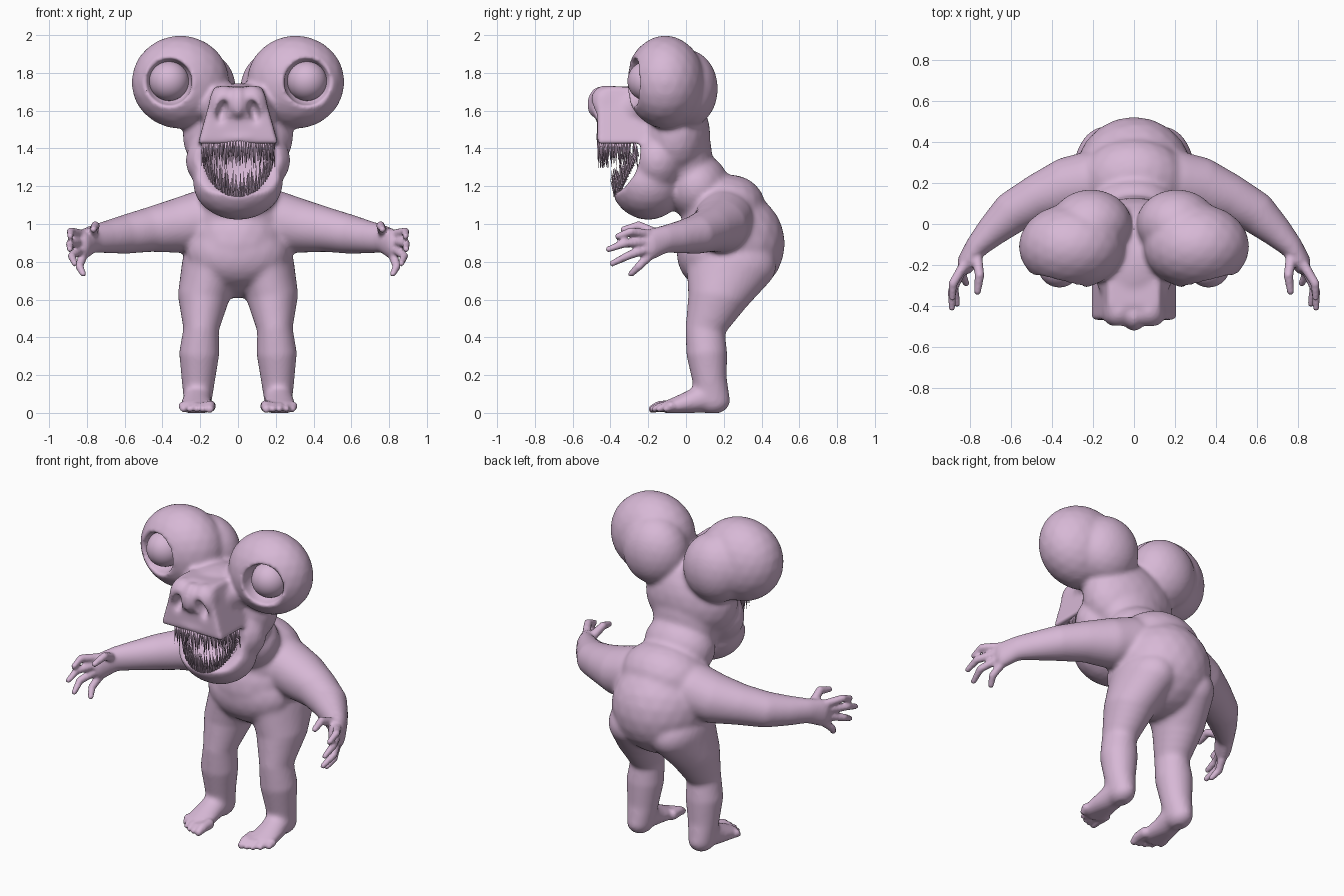
import bpy, bmesh, math, random
from mathutils import Vector, Matrix, Euler

random.seed(4)
if "Cube" in bpy.data.objects:
    bpy.data.objects.remove(bpy.data.objects["Cube"], do_unlink=True)

skin = bpy.data.materials.new("dusty_pink_skin")
skin.use_nodes = True
pink = (0.68, 0.48, 0.67, 1)
skin.diffuse_color = pink
skin.node_tree.nodes["Principled BSDF"].inputs["Base Color"].default_value = pink


def blob(bm, loc, r, rot=(0, 0, 0), both=False, sub=3):
    """Ellipsoid, optionally mirrored to the other side."""
    for s in ((1, -1) if both else (1,)):
        m = (Matrix.Translation((loc[0] * s, loc[1], loc[2]))
             @ Euler((rot[0], rot[1] * s, rot[2] * s)).to_matrix().to_4x4()
             @ Matrix.Diagonal((*r, 1)))
        bmesh.ops.create_icosphere(bm, subdivisions=sub, radius=1, matrix=m)


def limb(bm, pts, steps=5, sub=3):
    """Mirrored chain of ellipsoids through (centre, radii) stations."""
    for (a, ra), (b, rb) in zip(pts, pts[1:]):
        for i in range(steps + 1):
            t = i / steps
            blob(bm, Vector(a).lerp(Vector(b), t), Vector(ra).lerp(Vector(rb), t), both=True, sub=sub)


def prism(bm, profile, width):
    """Side profile (y, z) extruded across x; width(z) gives the half width."""
    rows = [[bm.verts.new((s * width(z), y, z)) for y, z in profile] for s in (-1, 1)]
    n = len(profile)
    faces = [bm.faces.new(rows[0]), bm.faces.new(rows[1][::-1])]
    for i in range(n):
        j = (i + 1) % n
        faces.append(bm.faces.new((rows[0][j], rows[0][i], rows[1][i], rows[1][j])))
    bmesh.ops.recalc_face_normals(bm, faces=faces)


def make(name, bm):
    me = bpy.data.meshes.new(name)
    bm.to_mesh(me)
    bm.free()
    ob = bpy.data.objects.new(name, me)
    bpy.context.collection.objects.link(ob)
    return ob


def remesh(ob, size):
    m = ob.modifiers.new("fuse", 'REMESH')
    m.mode = 'VOXEL'
    m.voxel_size = size


def smooth(ob, count):
    m = ob.modifiers.new("soften", 'SMOOTH')
    m.factor = 0.5
    m.iterations = count


def bake(ob):
    dg = bpy.context.evaluated_depsgraph_get()
    me = bpy.data.meshes.new_from_object(ob.evaluated_get(dg))
    ob.modifiers.clear()
    ob.data = me


def finish(ob):
    ob.data.materials.clear()
    ob.data.materials.append(skin)
    ob.data.shade_smooth()


VOX = 0.011
bm = bmesh.new()

# Torso and neck
blob(bm, (0, 0.235, 0.9), (0.29, 0.29, 0.29))
blob(bm, (0, 0.2, 1.06), (0.27, 0.23, 0.2), (0.5, 0, 0))
blob(bm, (0, 0.12, 0.85), (0.27, 0.17, 0.19))
blob(bm, (0, 0.06, 1.2), (0.22, 0.17, 0.18))
blob(bm, (0, 0.0, 1.35), (0.21, 0.14, 0.24))

# Skull, jaw and eye lobes
blob(bm, (0, -0.06, 1.47), (0.295, 0.19, 0.25))
blob(bm, (0, -0.2, 1.225), (0.24, 0.2, 0.2))
blob(bm, (0, -0.15, 1.34), (0.28, 0.17, 0.2))
blob(bm, (0, -0.2, 1.61), (0.2, 0.24, 0.14))
blob(bm, (0.305, -0.11, 1.755), (0.26, 0.21, 0.248), both=True)
blob(bm, (0.21, 0.0, 1.72), (0.2, 0.17, 0.21), both=True)

# Snout with flared nose
prism(bm, [(-0.47, 1.7), (-0.47, 1.42), (-0.15, 1.42), (-0.15, 1.72), (-0.4, 1.735)],
      lambda z: 0.215 - 0.28 * (z - 1.42))
blob(bm, (0, -0.46, 1.65), (0.045, 0.065, 0.09), (-0.25, 0, 0))
blob(bm, (0.075, -0.43, 1.64), (0.08, 0.08, 0.1), both=True)
blob(bm, (0, -0.4, 1.46), (0.205, 0.08, 0.045))

# Arms
limb(bm, [((0.2, 0.2, 1.02), (0.16, 0.16, 0.16)),
          ((0.32, 0.18, 0.995), (0.14, 0.15, 0.145)),
          ((0.46, 0.13, 0.975), (0.12, 0.12, 0.12)),
          ((0.59, 0.06, 0.95), (0.105, 0.105, 0.105)),
          ((0.69, -0.03, 0.935), (0.08, 0.08, 0.088)),
          ((0.77, -0.11, 0.925), (0.055, 0.06, 0.075)),
          ((0.82, -0.19, 0.895), (0.045, 0.06, 0.085))])

# Legs and feet
limb(bm, [((0.14, 0.24, 0.78), (0.16, 0.24, 0.16)),
          ((0.18, 0.18, 0.63), (0.14, 0.17, 0.12)),
          ((0.195, 0.1, 0.45), (0.095, 0.105, 0.09)),
          ((0.205, 0.11, 0.32), (0.108, 0.11, 0.1)),
          ((0.21, 0.125, 0.18), (0.09, 0.093, 0.09)),
          ((0.213, 0.14, 0.07), (0.075, 0.095, 0.075))])
limb(bm, [((0.213, 0.12, 0.09), (0.075, 0.08, 0.08)),
          ((0.22, 0.02, 0.06), (0.08, 0.07, 0.06)),
          ((0.22, -0.08, 0.035), (0.092, 0.06, 0.038))])
body = make("body", bm)
remesh(body, VOX)
bake(body)

# Hollows: mouth, nostrils and eye sockets
bm = bmesh.new()
prism(bm, [(-0.7, 1.43), (-0.24, 1.43), (-0.245, 1.34), (-0.275, 1.26), (-0.33, 1.19),
           (-0.395, 1.155), (-0.7, 1.13)], lambda z: 0.5)
blob(bm, (0, -0.28, 1.36), (0.185, 0.13, 0.2))
blob(bm, (0.085, -0.51, 1.595), (0.034, 0.085, 0.075), (0, -0.25, 0), both=True)
blob(bm, (0.367, -0.28, 1.755), (0.125, 0.13, 0.125), both=True)
hollows = make("hollows", bm)
hollows.hide_render = True
remesh(hollows, VOX)
bake(hollows)
cut = body.modifiers.new("cut", 'BOOLEAN')
cut.operation = 'DIFFERENCE'
cut.solver = 'EXACT'
cut.object = hollows
remesh(body, VOX)
smooth(body, 9)
bake(body)
bpy.data.objects.remove(hollows, do_unlink=True)

# Fingers and toes, fused on after the softening
bm = bmesh.new()
bm.from_mesh(body.data)


def digit(pts, r):
    limb(bm, [(p, (r * k,) * 3) for p, k in zip(pts, (1.15, 1.0, 0.75))], 6, 2)


digit([(0.77, -0.15, 0.95), (0.755, -0.25, 0.995), (0.765, -0.33, 0.975)], 0.025)
for root, mid, tip in [((0.83, -0.2, 0.95), (0.885, -0.29, 0.965), (0.888, -0.36, 0.94)),
                       ((0.84, -0.22, 0.91), (0.89, -0.33, 0.9), (0.89, -0.41, 0.87)),
                       ((0.835, -0.21, 0.87), (0.88, -0.31, 0.835), (0.865, -0.39, 0.795)),
                       ((0.82, -0.19, 0.84), (0.84, -0.25, 0.78), (0.82, -0.29, 0.74))]:
    digit([root, mid, tip], 0.023)
for i in range(5):
    x = 0.15 + 0.035 * i
    y = -0.18 + 0.012 * (i - 0.5) ** 2 * 0.5
    r = 0.03 if i == 0 else 0.023
    digit([(x, -0.08, 0.04), (x, y + 0.035, 0.038), (x, y, 0.024)], r)
bm.to_mesh(body.data)
bm.free()
remesh(body, 0.0095)
smooth(body, 3)
bake(body)
for v in body.data.vertices:
    v.co.z = max(v.co.z, 0.004) - 0.004
finish(body)

# Eyeballs
for side, s in (("left", 1), ("right", -1)):
    bm = bmesh.new()
    blob(bm, (0.365 * s, -0.205, 1.757), (0.105,) * 3, sub=4)
    finish(make(side + "_eyeball", bm))


def tooth(bm, root, tip, r):
    d = Vector(tip) - Vector(root)
    m = (Matrix.Translation((Vector(root) + Vector(tip)) / 2)
         @ d.to_track_quat('Z', 'Y').to_matrix().to_4x4())
    bmesh.ops.create_cone(bm, cap_ends=True, segments=6, radius1=r, radius2=0.0005,
                          depth=d.length, matrix=m)


# Two ragged rows of needle teeth in each jaw
upper, lower = bmesh.new(), bmesh.new()
for row in range(2):
    inset = 1 - 0.1 * row
    for i in range(42):
        a = math.radians(-88 + 176 * (i + random.random() * 0.5) / 41.5)
        s, c = math.sin(a), math.cos(a)
        x, y = 0.19 * s * inset, -0.25 - 0.215 * c ** 0.7 * inset if c > 0 else -0.25
        size = random.uniform(0.08, 0.14)
        tooth(upper, (x, y, 1.445), (x + random.uniform(-.008, .008), y + random.uniform(-.01, .02),
                                     1.43 - size), 0.008)
        x = 0.185 * s * inset
        y, z = -0.25 - 0.125 * c * inset, 1.38 - 0.225 * c
        size = random.uniform(0.07, 0.14) * (0.4 + 0.6 * c)
        tooth(lower, (x, y, z - 0.01), (x + random.uniform(-.008, .008), y - random.uniform(0, .03),
                                        z + size), 0.008)
finish(make("upper_teeth", upper))
finish(make("lower_teeth", lower))
